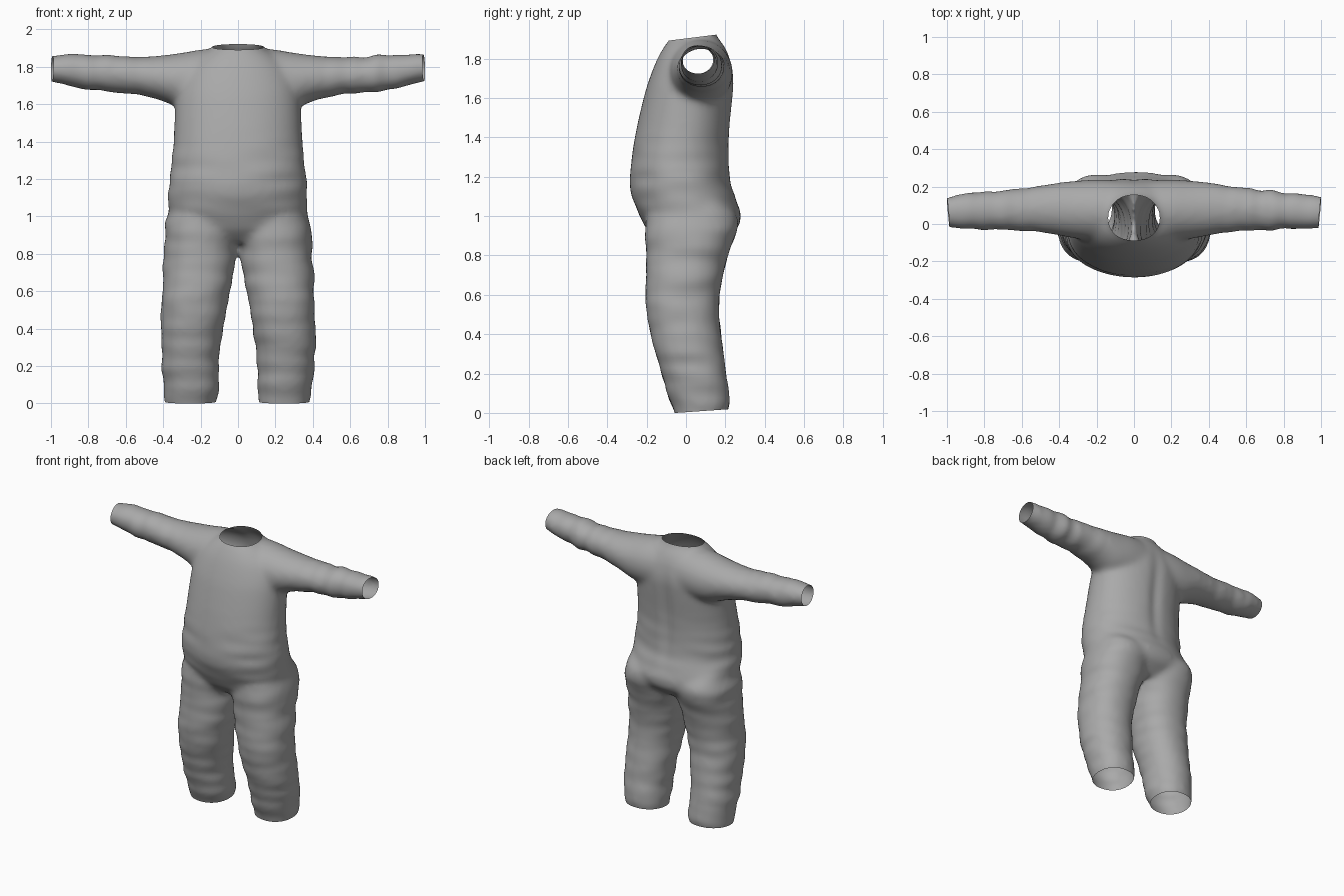
import bpy, bmesh, math
from mathutils import Vector, noise

if "Cube" in bpy.data.objects:
    bpy.data.objects.remove(bpy.data.objects["Cube"])

SEG = 48


def oval(t, n):
    """Point on a unit superellipse."""
    c, s = math.cos(t), math.sin(t)
    return (math.copysign(abs(c) ** (2 / n), c), math.copysign(abs(s) ** (2 / n), s))


def loft(bm, rings):
    """Skin closed rings of points and cap both ends."""
    loops = [[bm.verts.new(p) for p in ring] for ring in rings]
    for a, b in zip(loops, loops[1:]):
        for i in range(SEG):
            j = (i + 1) % SEG
            bm.faces.new((a[i], a[j], b[j], b[i]))
    bm.faces.new(loops[0][::-1])
    bm.faces.new(loops[-1])


def smooth_rows(rows, steps=5):
    """Catmull-Rom refinement of a short table of sections."""
    out = []
    for i in range(len(rows) - 1):
        p0, p1, p2 = rows[max(i - 1, 0)], rows[i], rows[i + 1]
        p3 = rows[min(i + 2, len(rows) - 1)]
        for k in range(steps):
            t = k / steps
            out.append([0.5 * (2 * b + (c - a) * t + (2 * a - 5 * b + 4 * c - d) * t * t
                               + (3 * b - a - 3 * c + d) * t ** 3)
                        for a, b, c, d in zip(p0, p1, p2, p3)])
    return out + [list(rows[-1])]


def upright(rows, n, side=1):
    """Sections of z, left x, right x, front y, back y."""
    rings = []
    for z, x0, x1, y0, y1 in smooth_rows(rows):
        ring = []
        for i in range(SEG):
            u, v = oval(2 * math.pi * i / SEG, n)
            ring.append((side * ((x0 + x1) / 2 + u * (x1 - x0) / 2),
                         (y0 + y1) / 2 + v * (y1 - y0) / 2, z))
        rings.append(ring)
    return rings


def sideways(rows, side):
    """Sections of x, bottom z, top z, front y, back y."""
    rings = []
    for x, z0, z1, y0, y1 in smooth_rows(rows):
        ring = []
        for i in range(SEG):
            u, v = oval(2 * math.pi * i / SEG, 2)
            ring.append((side * x, (y0 + y1) / 2 + u * (y1 - y0) / 2,
                         (z0 + z1) / 2 + v * (z1 - z0) / 2))
        rings.append(ring)
    return rings


bm = bmesh.new()

# Torso, from crotch to neck
loft(bm, upright([
    (0.86, -0.27, 0.27, -0.13, 0.17), (0.93, -0.36, 0.36, -0.20, 0.255),
    (1.00, -0.38, 0.38, -0.235, 0.28), (1.10, -0.37, 0.37, -0.275, 0.25),
    (1.20, -0.365, 0.365, -0.285, 0.225), (1.40, -0.345, 0.345, -0.26, 0.222),
    (1.60, -0.335, 0.335, -0.215, 0.24), (1.70, -0.32, 0.32, -0.185, 0.245),
    (1.80, -0.27, 0.27, -0.145, 0.225), (1.87, -0.19, 0.19, -0.105, 0.19),
    (1.91, -0.13, 0.13, -0.075, 0.16), (1.99, -0.115, 0.115, -0.05, 0.13)], 2.15))

for side in (1, -1):
    # Trouser leg
    loft(bm, upright([
        (-0.06, 0.13, 0.375, -0.04, 0.19), (0.02, 0.112, 0.39, -0.065, 0.215),
        (0.08, 0.10, 0.395, -0.09, 0.222), (0.20, 0.105, 0.407, -0.125, 0.205),
        (0.40, 0.08, 0.415, -0.18, 0.18), (0.55, 0.052, 0.41, -0.205, 0.168),
        (0.70, 0.026, 0.402, -0.203, 0.19), (0.82, 0.006, 0.397, -0.203, 0.22),
        (0.92, -0.005, 0.392, -0.208, 0.26), (1.00, 0.00, 0.38, -0.20, 0.26),
        (1.10, 0.05, 0.35, -0.13, 0.18)], 2.2, side))
    # Sleeve
    loft(bm, sideways([
        (0.10, 1.56, 1.90, -0.09, 0.235), (0.20, 1.56, 1.892, -0.09, 0.238),
        (0.30, 1.575, 1.875, -0.08, 0.232), (0.40, 1.615, 1.862, -0.062, 0.222),
        (0.50, 1.642, 1.855, -0.045, 0.207), (0.60, 1.655, 1.854, -0.038, 0.193),
        (0.80, 1.675, 1.865, -0.03, 0.172), (0.92, 1.70, 1.866, -0.026, 0.16),
        (1.00, 1.722, 1.862, -0.02, 0.142), (1.06, 1.735, 1.855, -0.014, 0.132)], side))

bmesh.ops.recalc_face_normals(bm, faces=bm.faces)
mesh = bpy.data.meshes.new("body_suit")
bm.to_mesh(mesh)
bm.free()
suit = bpy.data.objects.new("body_suit", mesh)
bpy.context.collection.objects.link(suit)

# Fuse the tubes into one soft garment
remesh = suit.modifiers.new("fuse", 'REMESH')
remesh.mode = 'VOXEL'
remesh.voxel_size = 0.017
soften = suit.modifiers.new("soften", 'SMOOTH')
soften.factor = 0.5
soften.iterations = 12
deps = bpy.context.evaluated_depsgraph_get()
fused = bpy.data.meshes.new_from_object(suit.evaluated_get(deps))
suit.modifiers.clear()
suit.data = fused

bm = bmesh.new()
bm.from_mesh(fused)
bm.normal_update()

# Cloth folds, strongest along the limbs, and a shallow groove down the back
moves = []
for v in bm.verts:
    x, y, z = v.co
    limb = min(1, max(abs(x) - 0.4, 0) / 0.2) if z > 1.5 else min(1, max(1.5 - z, 0) / 0.3)
    scale = Vector((13, 4, 4)) if z > 1.5 and abs(x) > 0.36 else Vector((4, 4, 13))
    d = 0.011 * limb * noise.noise(Vector((x * scale.x, y * scale.y, z * scale.z)))
    if z < 1.5:
        d *= 0.35 + 0.65 * abs(v.normal.x)
    if v.normal.y > 0.3 and 1.05 < z < 1.85:
        d -= 0.014 * math.exp(-(x / 0.045) ** 2) * math.sin(math.pi * (z - 1.05) / 0.8)
    moves.append(v.normal * d)
for v, m in zip(bm.verts, moves):
    v.co += m

# Open the neck, cuffs and ankles
for point, normal in (((0, 0.04, 1.907), (0, -0.125, 1)),
                      ((1, 0.14, 1.8), (1, -0.09, 0.03)),
                      ((-1, 0.14, 1.8), (-1, -0.09, 0.03)),
                      ((0, -0.05, 0.0), (0, 0.07, -1))):
    bmesh.ops.bisect_plane(bm, geom=bm.verts[:] + bm.edges[:] + bm.faces[:],
                           plane_co=point, plane_no=normal, clear_outer=True)
for f in bm.faces:
    f.smooth = True
bm.to_mesh(fused)
bm.free()

# Plain grey cloth
cloth = bpy.data.materials.new("grey_cloth")
cloth.diffuse_color = (0.4, 0.4, 0.4, 1)
cloth.use_nodes = True
cloth.node_tree.nodes["Principled BSDF"].inputs["Base Color"].default_value = cloth.diffuse_color
fused.materials.clear()
fused.materials.append(cloth)
